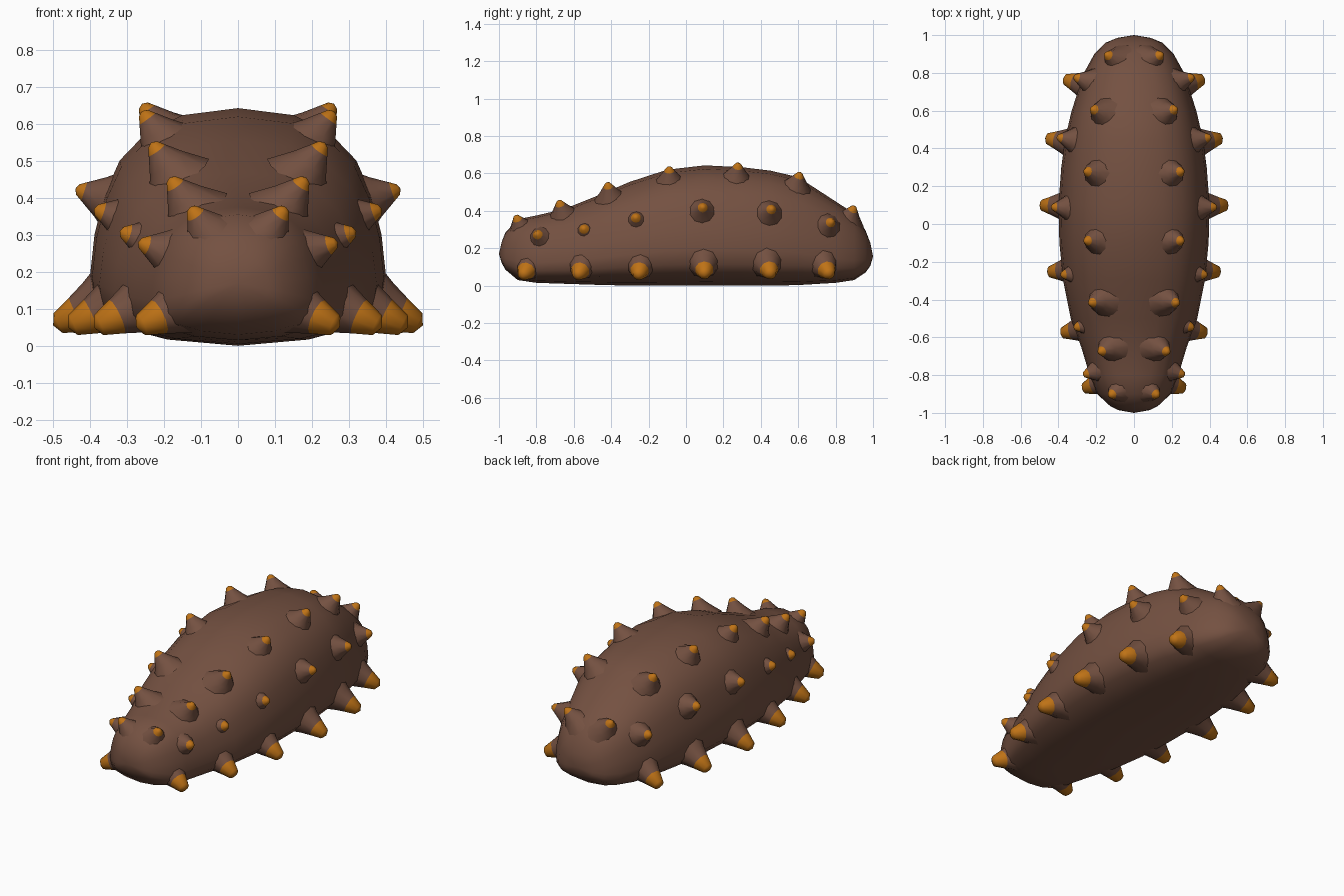
import bpy, bmesh, math
from mathutils import Vector

if "Cube" in bpy.data.objects:
    bpy.data.objects.remove(bpy.data.objects["Cube"])


def material(name, rgb):
    m = bpy.data.materials.new(name)
    m.diffuse_color = (*rgb, 1)
    m.use_nodes = True
    m.node_tree.nodes["Principled BSDF"].inputs["Base Color"].default_value = m.diffuse_color
    return m


BROWN = material("brown skin", (0.175, 0.082, 0.053))
ORANGE = material("orange tip", (0.52, 0.17, 0.008))


def finish(bm, name, angle):
    bmesh.ops.recalc_face_normals(bm, faces=bm.faces)
    me = bpy.data.meshes.new(name)
    bm.to_mesh(me)
    bm.free()
    me.materials.append(BROWN)
    me.materials.append(ORANGE)
    ob = bpy.data.objects.new(name, me)
    bpy.context.collection.objects.link(ob)
    bpy.ops.object.select_all(action='DESELECT')
    ob.select_set(True)
    bpy.context.view_layer.objects.active = ob
    bpy.ops.object.shade_smooth_by_angle(angle=math.radians(angle))
    return ob


def bridge(bm, a, b):
    n = len(a)
    return [bm.faces.new((a[i], a[(i + 1) % n], b[(i + 1) % n], b[i])) for i in range(n)]


def fan(bm, ring, tip):
    n = len(ring)
    return [bm.faces.new((ring[i], ring[(i + 1) % n], tip)) for i in range(n)]


# Body: one cross-section lofted along y (y, half width, bottom z, top z)
HALF = [(0, 0), (.5, .03), (.84, .09), (.97, .18), (1, .3), (.97, .47),
        (.9, .64), (.8, .78), (.63, .89), (.38, .97), (0, 1)]
SECTION = HALF + [(-x, z) for x, z in HALF[-2:0:-1]]
STATIONS = [(-.985, .085, .12, .235), (-.965, .125, .085, .285), (-.9, .195, .03, .355),
            (-.8, .235, .015, .375), (-.65, .28, .01, .41), (-.5, .335, .005, .47),
            (-.3, .375, 0, .555), (-.1, .395, 0, .62), (.1, .4, 0, .643),
            (.3, .385, 0, .633), (.45, .365, 0, .615), (.6, .33, .003, .58),
            (.8, .265, .015, .45), (.9, .21, .03, .385), (.96, .15, .07, .295),
            (.985, .09, .105, .23)]
bm = bmesh.new()
rings = [[bm.verts.new((x * w, y, lo + z * (hi - lo))) for x, z in SECTION]
         for y, w, lo, hi in STATIONS]
for a, b in zip(rings, rings[1:]):
    bridge(bm, a, b)
fan(bm, rings[0], bm.verts.new((0, -1, .17)))
fan(bm, rings[-1], bm.verts.new((0, 1, .155)))
finish(bm, "body", 60)


def spikes(name, tips, direction, profile, sides=10):
    """Flared cones; profile is (distance back from tip, radius), orange at the end."""
    bm = bmesh.new()
    for s in (1, -1):
        for x, y, z in tips:
            d = Vector((s * direction[0], .35 * y, direction[1])).normalized()
            tip = Vector((s * x, y, z))
            u = d.cross(Vector((0, 1, 0))).normalized()
            v = d.cross(u)
            prev = None
            for k, (back, r) in enumerate(profile):
                ring = [bm.verts.new(tip - d * back + r * (u * math.cos(t) + v * math.sin(t)))
                        for t in (2 * math.pi * i / sides for i in range(sides))]
                if prev:
                    for f in bridge(bm, prev, ring):
                        f.material_index = int(k == len(profile) - 1)
                prev = ring
            for f in fan(bm, prev, bm.verts.new(tip)):
                f.material_index = 1
    finish(bm, name, 50)


# Tube feet along the lower edge
spikes("feet",
       [(.275, -.875, .05), (.39, -.58, .05), (.46, -.255, .05),
        (.5, .1, .055), (.47, .455, .055), (.375, .77, .055)],
       (.9, -.42), [(.18, .1), (.12, .07), (.07, .05), (.015, .03)])

# Warts on the flanks
spikes("flank_warts",
       [(.27, -.8, .28), (.32, -.55, .31), (.39, -.27, .37),
        (.44, .09, .425), (.41, .46, .415), (.32, .78, .345)],
       (.93, .3), [(.13, .1), (.07, .055), (.026, .027), (.007, .015)])

# Warts along the back
spikes("back_warts",
       [(.13, -.91, .375), (.185, -.68, .455), (.235, -.42, .55), (.26, -.09, .635),
        (.26, .28, .655), (.225, .61, .605), (.15, .9, .425)],
       (.55, .75), [(.13, .1), (.07, .055), (.026, .027), (.007, .015)])
